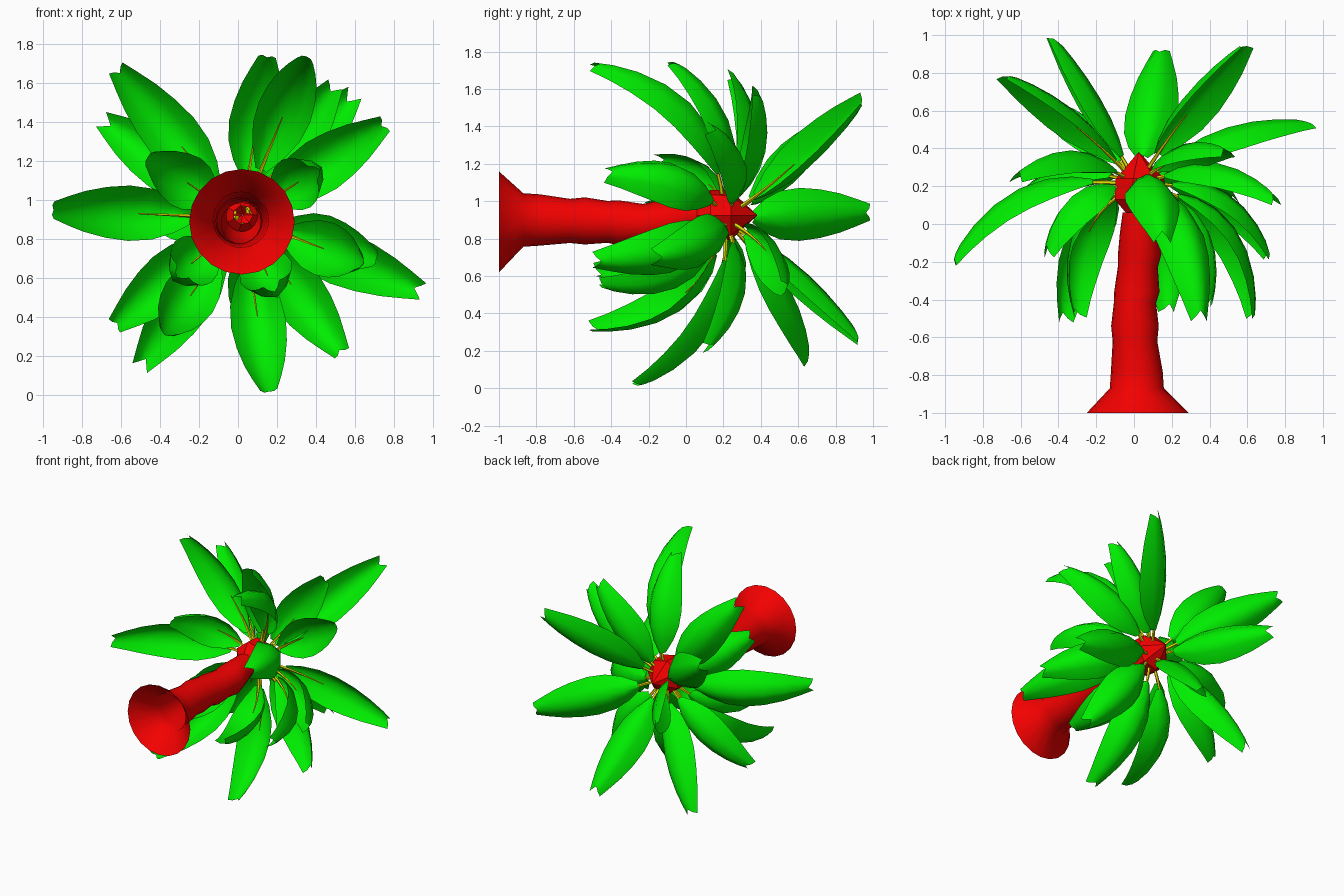
import bpy, math
from mathutils import Vector

if "Cube" in bpy.data.objects:
    bpy.data.objects.remove(bpy.data.objects["Cube"])


def material(name, rgb):
    m = bpy.data.materials.new(name)
    m.diffuse_color = (*rgb, 1)
    m.use_nodes = True
    m.node_tree.nodes["Principled BSDF"].inputs["Base Color"].default_value = m.diffuse_color
    return m


RED = material("trunk_red", (0.9, 0.0, 0.0))
GREEN = material("leaf_green", (0.0, 0.85, 0.0))
YELLOW = material("stem_yellow", (0.85, 0.8, 0.0))


def grid_object(name, rows, mat, closed, angle):
    """Skin a list of equal-length point rows."""
    n = len(rows[0])
    verts = [p for r in rows for p in r]
    faces = []
    for i in range(len(rows) - 1):
        for j in range(n if closed else n - 1):
            k = (j + 1) % n
            faces.append((i * n + j, i * n + k, (i + 1) * n + k, (i + 1) * n + j))
    me = bpy.data.meshes.new(name)
    me.from_pydata(verts, [], faces)
    me.materials.append(mat)
    ob = bpy.data.objects.new(name, me)
    bpy.context.collection.objects.link(ob)
    bpy.ops.object.select_all(action='DESELECT')
    ob.select_set(True)
    bpy.context.view_layer.objects.active = ob
    bpy.ops.object.shade_smooth_by_angle(angle=math.radians(angle))
    return ob


def ring(c, u, v, r, n):
    return [c + (u * math.cos(a) + v * math.sin(a)) * r
            for a in (2 * math.pi * i / n for i in range(n))]


X, Y, Z = Vector((1, 0, 0)), Vector((0, 1, 0)), Vector((0, 0, 1))

# Trunk lying along y, open flared foot, (y, x, z, radius)
trunk = [(-1, 0.02, 0.89, 0.27), (-0.87, 0.015, 0.9, 0.143), (-0.78, 0.015, 0.9, 0.137),
         (-0.62, 0.005, 0.895, 0.118), (-0.54, 0.005, 0.895, 0.126), (-0.42, 0.005, 0.89, 0.112),
         (-0.36, 0.015, 0.885, 0.12), (-0.23, 0.02, 0.88, 0.106), (-0.16, 0.03, 0.885, 0.115),
         (-0.05, 0.025, 0.9, 0.1), (0.06, 0.02, 0.92, 0.08)]
grid_object("trunk", [ring(Vector((x, y, z)), X, Z, r, 20) for y, x, z, r in trunk],
            RED, True, 50)

# Faceted crown bulb
crown = [(0.03, 0.05), (0.13, 0.14), (0.24, 0.135), (0.38, 0.002)]
grid_object("crown", [ring(Vector((0.025, y, 0.925)), X, Z, r, 7) for y, r in crown],
            RED, True, 10)

# Leaf stations (curve parameter, half width) and arched cross-section (across, height)
STATIONS = [(0.2, 0.03), (0.3, 0.09), (0.42, 0.13), (0.56, 0.142),
            (0.7, 0.13), (0.83, 0.105), (0.93, 0.075), (1.0, 0.045)]
ARCH = [(-1, -0.5), (-0.55, 0.05), (0, 0.32), (0.55, 0.05), (1, -0.5)]
CENTRE = Vector((0.02, 0.2, 0.91))


def leaf(i, tip):
    chord = tip - CENTRE
    length = chord.length
    d = chord / length
    up = (Y - d * d.y).normalized()
    side = d.cross(up).normalized()
    ctrl = CENTRE + chord * 0.5 + up * length * (0.25 - 0.25 * d.y)

    def frame(t):
        p = CENTRE * (1 - t) ** 2 + ctrl * 2 * t * (1 - t) + tip * t * t
        tan = ((ctrl - CENTRE) * (1 - t) + (tip - ctrl) * t).normalized()
        return p, side.cross(tan).normalized(), tan

    # Arched blade with a notched end
    rows = []
    for t, w in STATIONS:
        p, nrm, tan = frame(t)
        row = [p + side * (a * w) + nrm * (h * w) for a, h in ARCH]
        if t == 1.0:
            row[2] -= tan * 0.03
            row[0] += tan * 0.02
            row[4] += tan * 0.02
        rows.append(row)
    grid_object(f"leaf_{i:02d}", rows, GREEN, False, 60)

    # Tapered stem under the blade
    rows = []
    for k in range(6):
        t = 0.06 + 0.085 * k
        p, nrm, tan = frame(t)
        rows.append(ring(p - nrm * 0.004 * k, side, nrm, 0.013 - 0.002 * k, 5))
    grid_object(f"stem_{i:02d}", rows, YELLOW, True, 60)


TIPS = [
    # long outer leaves
    (-0.95, -0.19, 0.95), (-0.68, 0.78, 1.40), (-0.62, 0.25, 1.67), (0.15, -0.07, 1.74),
    (0.35, -0.49, 1.73), (0.58, 0.94, 1.53), (0.75, 0.13, 1.39), (0.93, 0.53, 0.54),
    (0.53, 0.12, 0.22), (0.16, -0.26, 0.02), (-0.49, 0.65, 0.16), (-0.63, 0.12, 0.36),
    (-0.43, 0.98, 0.94), (0.14, 0.92, 0.27), (0.49, 0.38, 1.58),
    # curled leaves near the trunk
    (0.71, -0.16, 0.70), (0.63, -0.48, 0.68), (-0.37, -0.5, 0.32), (-0.46, -0.15, 1.22),
    (0.40, -0.42, 1.15), (0.18, -0.45, 0.55), (-0.30, -0.48, 0.62),
]
for i, t in enumerate(TIPS):
    leaf(i + 1, Vector(t))
